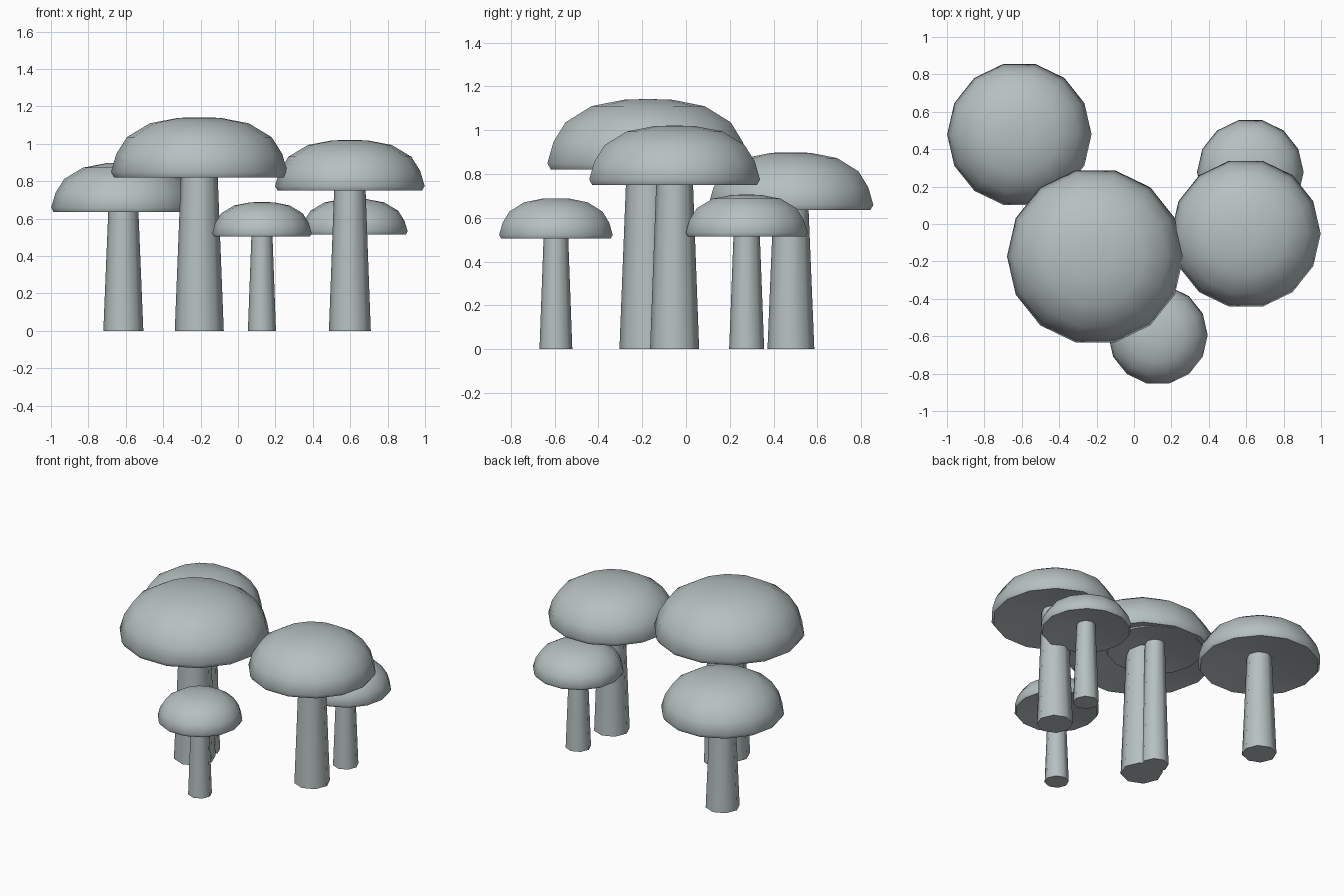
import bpy, bmesh, math

if "Cube" in bpy.data.objects:
    bpy.data.objects.remove(bpy.data.objects["Cube"])

mat = bpy.data.materials.new("pale grey")
mat.diffuse_color = (0.47, 0.53, 0.53, 1)
mat.use_nodes = True
mat.node_tree.nodes["Principled BSDF"].inputs["Base Color"].default_value = mat.diffuse_color


def lathe(name, profile, sides, x, y):
    """Closed solid of revolution from (radius, height) points, bottom to top."""
    bm = bmesh.new()
    rings = []
    for r, z in profile:
        rings.append([bm.verts.new((r * math.cos(2 * math.pi * i / sides),
                                    r * math.sin(2 * math.pi * i / sides), z))
                      for i in range(sides)])
    for a, b in zip(rings, rings[1:]):
        for i in range(sides):
            j = (i + 1) % sides
            bm.faces.new((a[i], a[j], b[j], b[i]))
    bm.faces.new(rings[0][::-1])
    bm.faces.new(rings[-1])
    me = bpy.data.meshes.new(name)
    bm.to_mesh(me)
    bm.free()
    me.materials.append(mat)
    ob = bpy.data.objects.new(name, me)
    ob.location = (x, y, 0)
    bpy.context.collection.objects.link(ob)
    bpy.ops.object.select_all(action='DESELECT')
    ob.select_set(True)
    bpy.context.view_layer.objects.active = ob
    bpy.ops.object.shade_smooth_by_angle(angle=math.radians(60))


def stem(name, x, y, r, top):
    lathe(name, [(r, 0), (r * 0.73, top)], 8, x, y)


# cap outline as fractions of radius and height: rim, shoulder, flattened top
DOME = [(0.965, 0), (1, 0.09), (0.94, 0.39), (0.82, 0.67),
        (0.56, 0.90), (0.24, 0.99), (0.03, 1)]


def cap(name, x, y, r, bottom, top):
    # shallow hollow cone below, dome above
    profile = [(r * 0.1, bottom + 0.155 * r)]
    profile += [(r * a, bottom + (top - bottom) * b) for a, b in DOME]
    lathe(name, profile, 14, x, y)


# name, x, y, cap radius, cap bottom, cap top, stem radius
mushrooms = [
    ("back_left", -0.613, 0.479, 0.386, 0.635, 0.899, 0.107),
    ("tall", -0.207, -0.173, 0.472, 0.82, 1.142, 0.131),
    ("hidden", -0.207, -0.045, 0.31, 0.825, 1.02, 0.085),
    ("right", 0.598, -0.052, 0.40, 0.75, 1.021, 0.112),
    ("back_right", 0.622, 0.277, 0.285, 0.515, 0.706, 0.08),
    ("front", 0.128, -0.594, 0.266, 0.505, 0.689, 0.075),
]
for name, x, y, r, bottom, top, sr in mushrooms:
    stem(name + "_stem", x, y, sr, bottom + 0.17 * r)
    cap(name + "_cap", x, y, r, bottom, top)
